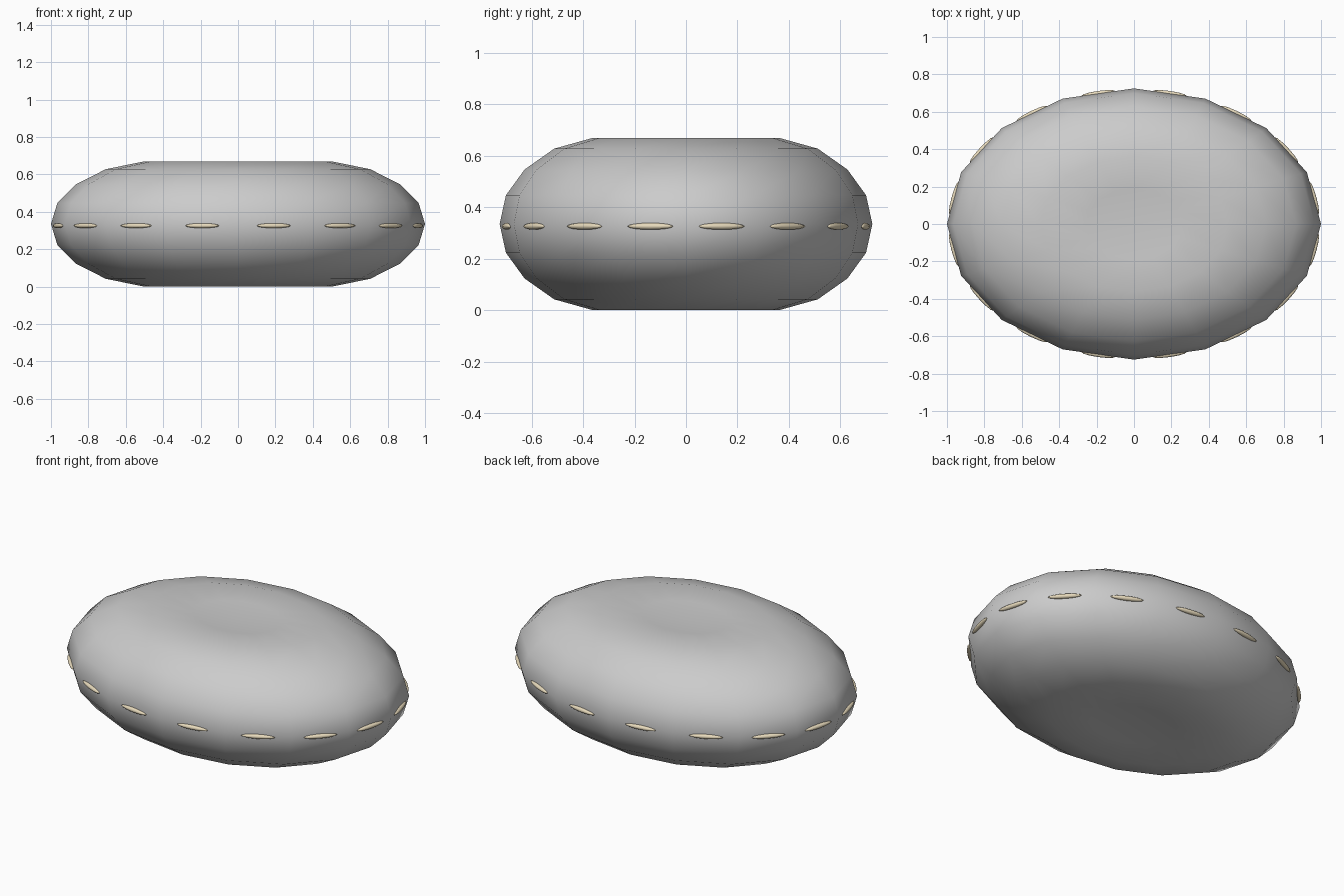
import bpy, bmesh
from math import sin, cos, pi, radians, atan2
from mathutils import Matrix, Vector

if "Cube" in bpy.data.objects:
    bpy.data.objects.remove(bpy.data.objects["Cube"])

SEG = 16
RX, RY, ZC = 1.0, 0.725, 0.335

# half profile: ring scale, height above the middle (slight dimple at the pole)
half = [(cos(radians(15 * i)), h) for i, h in
        enumerate([0.0, 0.112, 0.212, 0.293, 0.335, 0.325])]
POLE = 0.311
rings = [(r, -h) for r, h in reversed(half[1:])] + half


def finish(bm, name):
    bmesh.ops.recalc_face_normals(bm, faces=bm.faces)
    for f in bm.faces:
        f.smooth = True
    me = bpy.data.meshes.new(name)
    bm.to_mesh(me)
    bm.free()
    ob = bpy.data.objects.new(name, me)
    bpy.context.collection.objects.link(ob)
    return ob


def rim(i):
    a = 2 * pi * i / SEG
    return Vector((RX * cos(a), RY * sin(a), 0))


# puffy oval cushion
bm = bmesh.new()
loops = [[bm.verts.new(rim(i) * r + Vector((0, 0, ZC + h))) for i in range(SEG)]
         for r, h in rings]
for a, b in zip(loops, loops[1:]):
    for i in range(SEG):
        j = (i + 1) % SEG
        bm.faces.new((a[i], a[j], b[j], b[i]))
for loop, h in ((loops[0], -POLE), (loops[-1], POLE)):
    pole = bm.verts.new((0, 0, ZC + h))
    for i in range(SEG):
        bm.faces.new((loop[i], loop[(i + 1) % SEG], pole))
finish(bm, "cushion")

# seam stitches, one in the middle of each side facet
bm = bmesh.new()
for i in range(SEG):
    p, q = rim(i), rim(i + 1)
    d = q - p
    mid = (p + q) / 2 + Vector((0, 0, 0.326))
    m = (Matrix.Translation(mid) @ Matrix.Rotation(atan2(d.y, d.x), 4, 'Z')
         @ Matrix.Diagonal((0.092, 0.014, 0.013, 1)))
    bmesh.ops.create_uvsphere(bm, u_segments=12, v_segments=8, radius=1, matrix=m)
stitches = finish(bm, "seam_stitches")
mat = bpy.data.materials.new("cream_thread")
mat.diffuse_color = (0.80, 0.70, 0.50, 1)
mat.use_nodes = True
mat.node_tree.nodes["Principled BSDF"].inputs["Base Color"].default_value = mat.diffuse_color
stitches.data.materials.append(mat)
